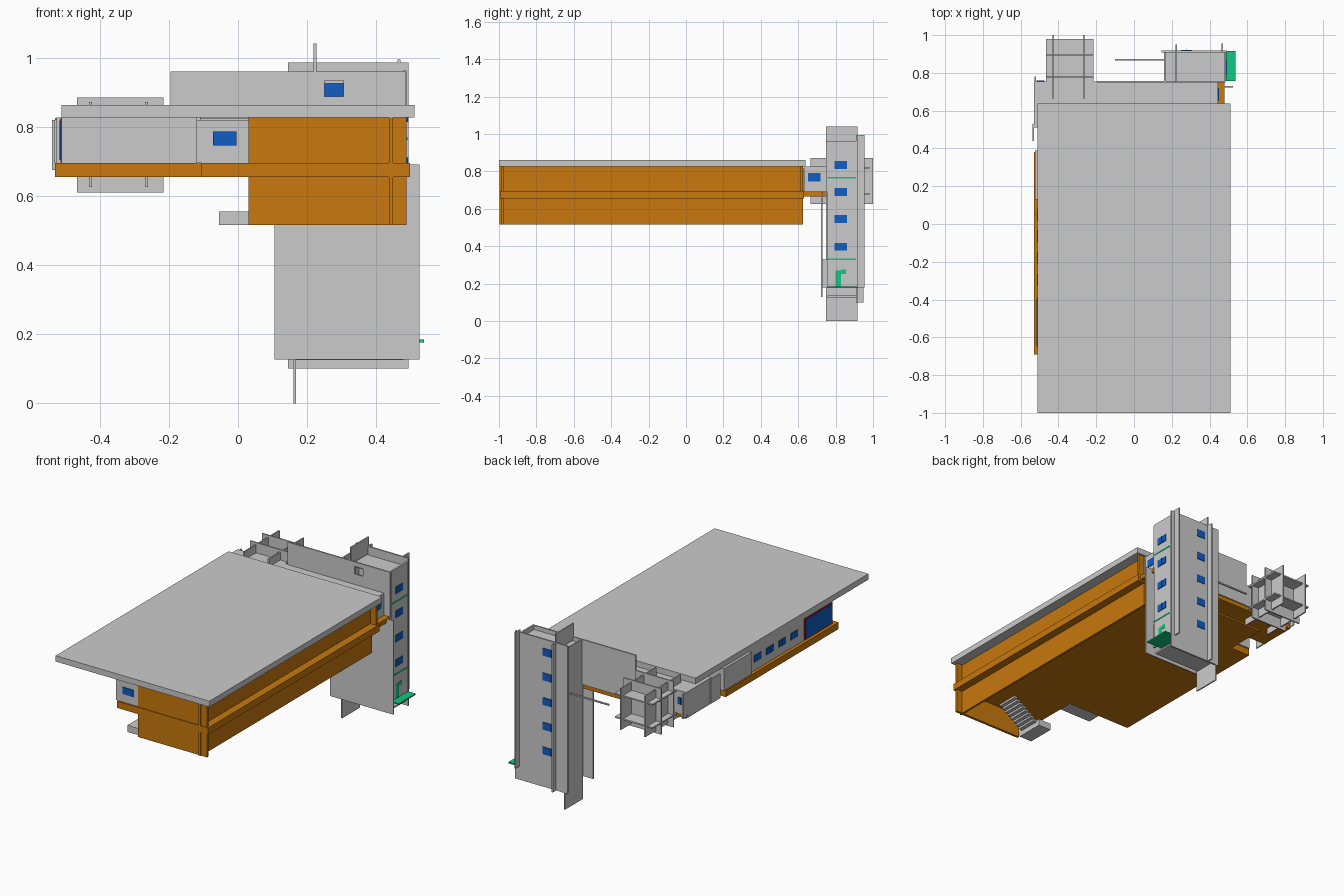
import bpy, bmesh


def material(name, color):
    m = bpy.data.materials.new(name)
    m.diffuse_color = (*color, 1)
    return m


ORANGE = material("orange", (0.58, 0.19, 0.004))
BLUE = material("blue", (0.005, 0.11, 0.55))
GREEN = material("green", (0.005, 0.58, 0.22))
RED = material("red", (0.5, 0.01, 0.02))


def box(name, x, y, z, mat=None):
    """Axis-aligned box from (min, max) pairs."""
    bm = bmesh.new()
    bmesh.ops.create_cube(bm, size=1)
    for v in bm.verts:
        for i, (a, b) in enumerate((x, y, z)):
            v.co[i] = b if v.co[i] > 0 else a
    me = bpy.data.meshes.new(name)
    bm.to_mesh(me)
    bm.free()
    ob = bpy.data.objects.new(name, me)
    bpy.context.collection.objects.link(ob)
    if mat:
        me.materials.append(mat)
    return ob


def window(name, axis, plane, u, z, mat=BLUE):
    """Thin pane with a centre mullion on a wall plane (axis 'x' or 'y')."""
    t = (plane - 0.003, plane + 0.003)
    f = (plane - 0.004, plane + 0.004)
    c = (u[0] + u[1]) / 2
    m = (c - 0.002, c + 0.002)
    if axis == 'x':
        box(name, t, u, z, mat)
        box(name + "_mullion", f, m, z, mat)
    else:
        box(name, u, t, z, mat)
        box(name + "_mullion", m, f, z, mat)


# Main roof
box("roof", (-0.51, 0.51), (-1, 0.638), (0.827, 0.862))

# Floor slab, stepped in plan
SZ = (0.655, 0.695)
box("floor_slab_right", (-0.105, 0.497), (-0.995, 0.63), SZ, ORANGE)
box("floor_slab_left", (-0.53, -0.105), (-0.69, 0.38), SZ, ORANGE)
box("floor_slab_back", (-0.40, -0.105), (0.38, 0.63), SZ, ORANGE)
box("corridor_floor", (-0.525, 0.48), (0.52, 0.75), (0.665, 0.692), ORANGE)

# Orange hall: full-height skin hanging below the slab
HZ = (0.515, 0.827)
box("hall_front_wall", (0.03, 0.488), (-0.99, -0.975), HZ, ORANGE)
box("hall_right_wall", (0.437, 0.45), (-0.975, 0.625), HZ, ORANGE)
box("hall_back_corner", (0.437, 0.488), (0.612, 0.625), (0.695, 0.827), ORANGE)
box("hall_front_fin", (0.437, 0.449), (-0.997, -0.985), HZ, ORANGE)

# Grey front room beside the hall
GZ = (0.695, 0.827)
box("front_room_front", (-0.12, 0.04), (-0.985, -0.97), (0.695, 0.82))
box("front_room_side", (-0.12, -0.108), (-0.97, -0.66), GZ)
window("front_room_window", 'y', -0.987, (-0.073, -0.005), (0.745, 0.786))

# Grey left wing
box("left_front_wall", (-0.51, -0.108), (-0.66, -0.648), GZ)
box("left_wall", (-0.51, -0.498), (-0.648, 0.13), GZ)
box("left_wall_thick", (-0.525, -0.498), (0.13, 0.39), GZ)
box("left_recess_side", (-0.525, -0.40), (0.38, 0.39), GZ)
box("left_recess_back", (-0.41, -0.40), (0.39, 0.52), GZ)
box("hall_back_wall", (-0.40, 0.45), (0.615, 0.627), GZ)
for i in range(4):
    y = 0.05 - i * 0.115
    window(f"left_window_{i}", 'x', -0.511, (y - 0.033, y + 0.033), (0.745, 0.785))
box("glass_frame", (-0.514, -0.505), (-0.655, -0.39), (0.697, 0.825), RED)
box("glass_wall", (-0.517, -0.506), (-0.646, -0.399), (0.704, 0.818), BLUE)

# Back corridor
box("corridor_back", (-0.53, 0.445), (0.745, 0.755), (0.69, 0.822))
box("corridor_right", (0.435, 0.445), (0.63, 0.745), (0.69, 0.822))
box("corridor_left", (-0.53, -0.52), (0.52, 0.745), (0.67, 0.822))
box("corridor_front", (-0.53, -0.40), (0.51, 0.52), (0.69, 0.822))
box("corridor_roof", (-0.53, 0.445), (0.52, 0.755), (0.815, 0.825))
box("corridor_left_fin", (-0.538, -0.53), (0.44, 0.53), (0.675, 0.82))
box("corridor_left_fin_back", (-0.528, -0.52), (0.745, 0.78), (0.675, 0.82))
window("corridor_window_right", 'x', 0.446, (0.652, 0.72), (0.745, 0.79))
window("corridor_window_back", 'y', 0.756, (-0.515, -0.475), (0.745, 0.785))

# Entry stair and landing under the slab
box("landing", (-0.055, 0.03), (-0.97, -0.80), (0.515, 0.555))
for i in range(8):
    x, z = 0.03 + i * 0.02, 0.545 + i * 0.014
    box(f"stair_step_{i}", (x, x + 0.024), (-0.95, -0.82), (z, z + 0.012))

# Interlocking plates at the left rear
for x in (-0.427, -0.265):
    box("cross_plate_side", (x - 0.004, x + 0.004), (0.665, 1.0), (0.625, 0.872))
for y in (0.78, 0.895):
    box("cross_plate_front", (-0.465, -0.215), (y - 0.004, y + 0.004), (0.61, 0.885))
for z in (0.68, 0.82):
    box("cross_plate_level", (-0.465, -0.215), (0.66, 0.98), (z - 0.004, z + 0.004))

# Stair tower walls
box("tower_back", (0.145, 0.493), (0.908, 0.918), (0.10, 0.985))
box("tower_right", (0.478, 0.488), (0.757, 0.908), (0.18, 0.962))
box("tower_left_fin", (0.16, 0.168), (0.748, 0.918), (0.0, 0.96))
box("tower_top_fin", (0.219, 0.227), (0.748, 0.918), (0.94, 1.04))
box("tower_back_fin", (0.219, 0.227), (0.918, 0.95), (0.10, 0.985))
box("tower_corner_fin", (0.462, 0.47), (0.908, 0.955), (0.18, 0.995))
box("tower_low_fin", (0.462, 0.47), (0.722, 0.76), (0.18, 0.33))
box("tower_roof", (0.168, 0.478), (0.757, 0.908), (0.925, 0.935))
box("tower_base", (0.168, 0.478), (0.757, 0.908), (0.125, 0.135))
box("tower_rod", (-0.10, 0.16), (0.866, 0.874), (0.676, 0.684))

# Tower front screens, the upper one with a window opening
WY = (0.748, 0.757)
box("screen_upper_left", (-0.195, 0.25), WY, (0.69, 0.96))
box("screen_upper_right", (0.305, 0.485), WY, (0.69, 0.96))
box("screen_upper_sill", (0.25, 0.305), WY, (0.69, 0.888))
box("screen_upper_head", (0.25, 0.305), WY, (0.933, 0.96))
box("screen_lower", (0.105, 0.525), (0.722, 0.73), (0.127, 0.69))

# Tower floors and porch
box("tower_porch", (0.168, 0.538), (0.757, 0.915), (0.176, 0.184), GREEN)
for z in (0.33, 0.475, 0.62, 0.765):
    edge = 0.49 if z in (0.33, 0.765) else 0.478
    box("tower_floor", (0.168, edge), (0.757, 0.908), (z - 0.004, z + 0.004), GREEN)

# Tower door and windows
box("tower_door", (0.484, 0.49), (0.80, 0.828), (0.184, 0.27), GREEN)
box("tower_door_top", (0.484, 0.49), (0.828, 0.855), (0.25, 0.275), GREEN)
for i, z in enumerate((0.834, 0.69, 0.545, 0.397)):
    window(f"tower_right_window_{i}", 'x', 0.489, (0.795, 0.862), (z - 0.021, z + 0.021))
for i in range(5):
    z = 0.91 - i * 0.148
    window(f"tower_back_window_{i}", 'y', 0.919, (0.25, 0.307), (z - 0.022, z + 0.022))
    window(f"tower_back_window_inner_{i}", 'y', 0.907, (0.25, 0.307), (z - 0.022, z + 0.022))
